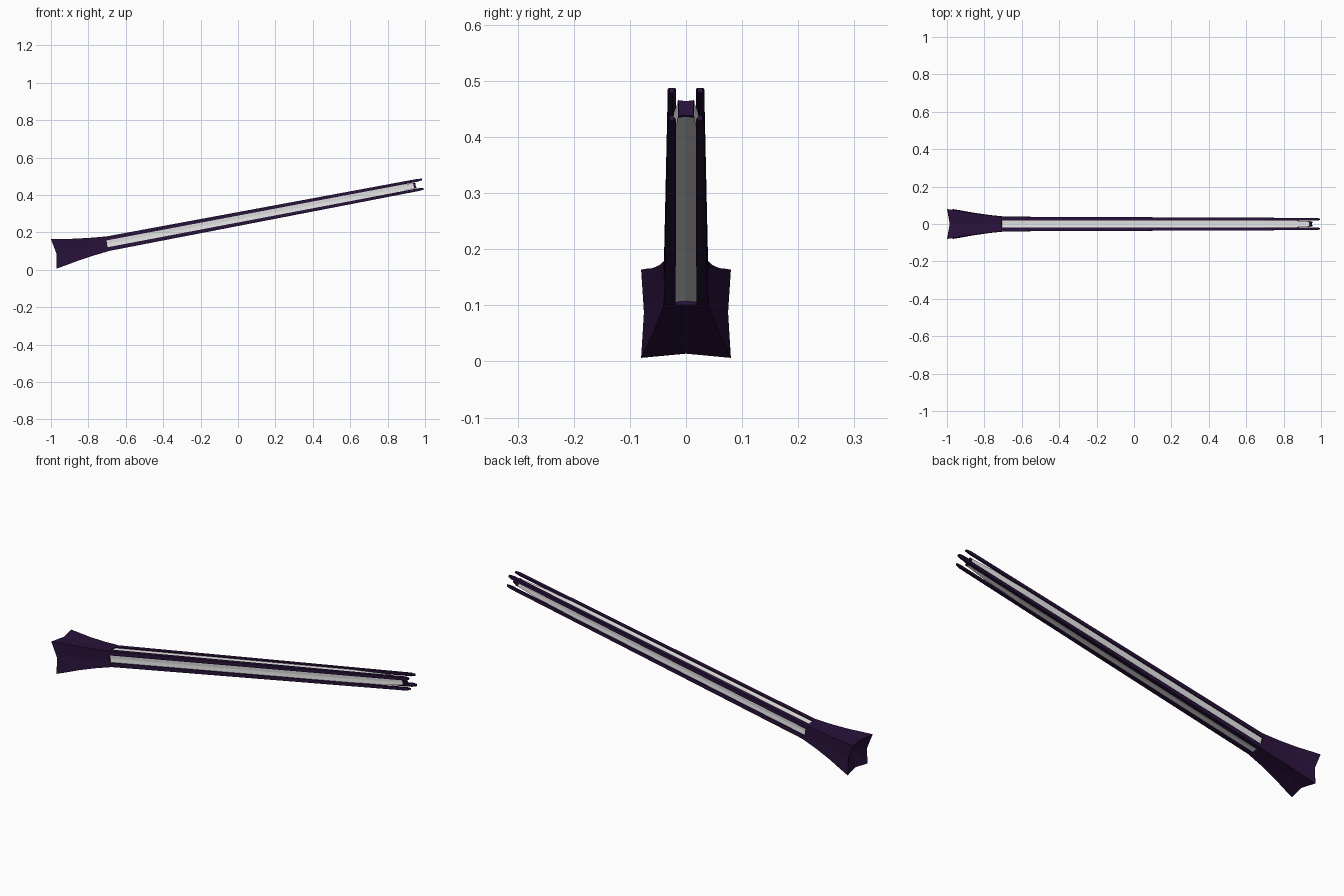
import bpy, bmesh, math
from mathutils import Matrix, Vector

if "Cube" in bpy.data.objects:
    bpy.data.objects.remove(bpy.data.objects["Cube"])


def material(name, color):
    m = bpy.data.materials.new(name)
    m.diffuse_color = (*color, 1)
    m.use_nodes = True
    m.node_tree.nodes["Principled BSDF"].inputs["Base Color"].default_value = m.diffuse_color
    return m


PURPLE = material("dark_purple", (0.022, 0.006, 0.043))
WHITE = material("off_white", (0.78, 0.78, 0.78))

# The whole rod lies along a raised axis: local x runs from butt to tip
AXIS = Matrix.Translation((-0.985, 0, 0.085)) @ Matrix.Rotation(-math.radians(10.72), 4, 'Y')


def loft(name, rings, mat, cap_start=True):
    """Skin a list of equal-length point rings and cap the ends."""
    bm = bmesh.new()
    loops = [[bm.verts.new(p) for p in ring] for ring in rings]
    n = len(loops[0])
    for a, b in zip(loops, loops[1:]):
        for i in range(n):
            bm.faces.new((a[i], a[(i + 1) % n], b[(i + 1) % n], b[i]))
    if cap_start:
        bm.faces.new(loops[0][::-1])
    bm.faces.new(loops[-1])
    bmesh.ops.recalc_face_normals(bm, faces=bm.faces)
    me = bpy.data.meshes.new(name)
    bm.to_mesh(me)
    bm.free()
    me.materials.append(mat)
    ob = bpy.data.objects.new(name, me)
    bpy.context.collection.objects.link(ob)
    ob.matrix_world = AXIS
    return ob


SQUARE = [(1, 1), (0, 1), (-1, 1), (-1, 0), (-1, -1), (0, -1), (1, -1), (1, 0)]


def square_ring(u, half, mid, mid_shift=0.0):
    """Square section whose side midpoints sit at distance mid and shift along the axis."""
    ring = []
    for y, z in SQUARE:
        corner = y != 0 and z != 0
        r = half if corner else mid
        ring.append(Vector((u if corner else u + mid_shift, y * r, z * r)))
    return ring


# Flared butt with dished end and concave edges
butt = [square_ring(0.045, 0.012, 0.012, 0.0),
        square_ring(0.0, 0.080, 0.075, 0.014),
        square_ring(0.05, 0.072, 0.067, 0.008),
        square_ring(0.12, 0.060, 0.056),
        square_ring(0.21, 0.048, 0.046),
        square_ring(0.29, 0.040, 0.039)]
loft("flared_butt", butt, PURPLE)

# Pale core, tapering to a narrow nose between the rails
core = [square_ring(0.27, 0.035, 0.032),
        square_ring(1.66, 0.029, 0.027),
        square_ring(1.965, 0.014, 0.013)]
loft("core", core, WHITE)

# Dark cap on the core nose
loft("core_cap", [square_ring(1.958, 0.0148, 0.0138),
                  square_ring(1.972, 0.0142, 0.0132, -0.004)], PURPLE)


# Four corner rails with a chamfered inner edge and tapered tips
def rail_ring(u, outer, width, sy, sz, inset=0.0):
    o, i = outer - inset, outer - width + inset
    c = (o - i) * 0.4
    pts = [(o, o), (i, o), (i, i + c), (i + c, i), (o, i)]
    return [Vector((u, y * sy, z * sz)) for y, z in pts]


for sy, side in ((1, "back"), (-1, "front")):
    for sz, level in ((1, "upper"), (-1, "lower")):
        rings = [rail_ring(0.25, 0.0395, 0.021, sy, sz),
                 rail_ring(1.985, 0.0325, 0.015, sy, sz),
                 rail_ring(2.008, 0.0325, 0.015, sy, sz, 0.003)]
        loft(f"{level}_{side}_rail", rings, PURPLE)
